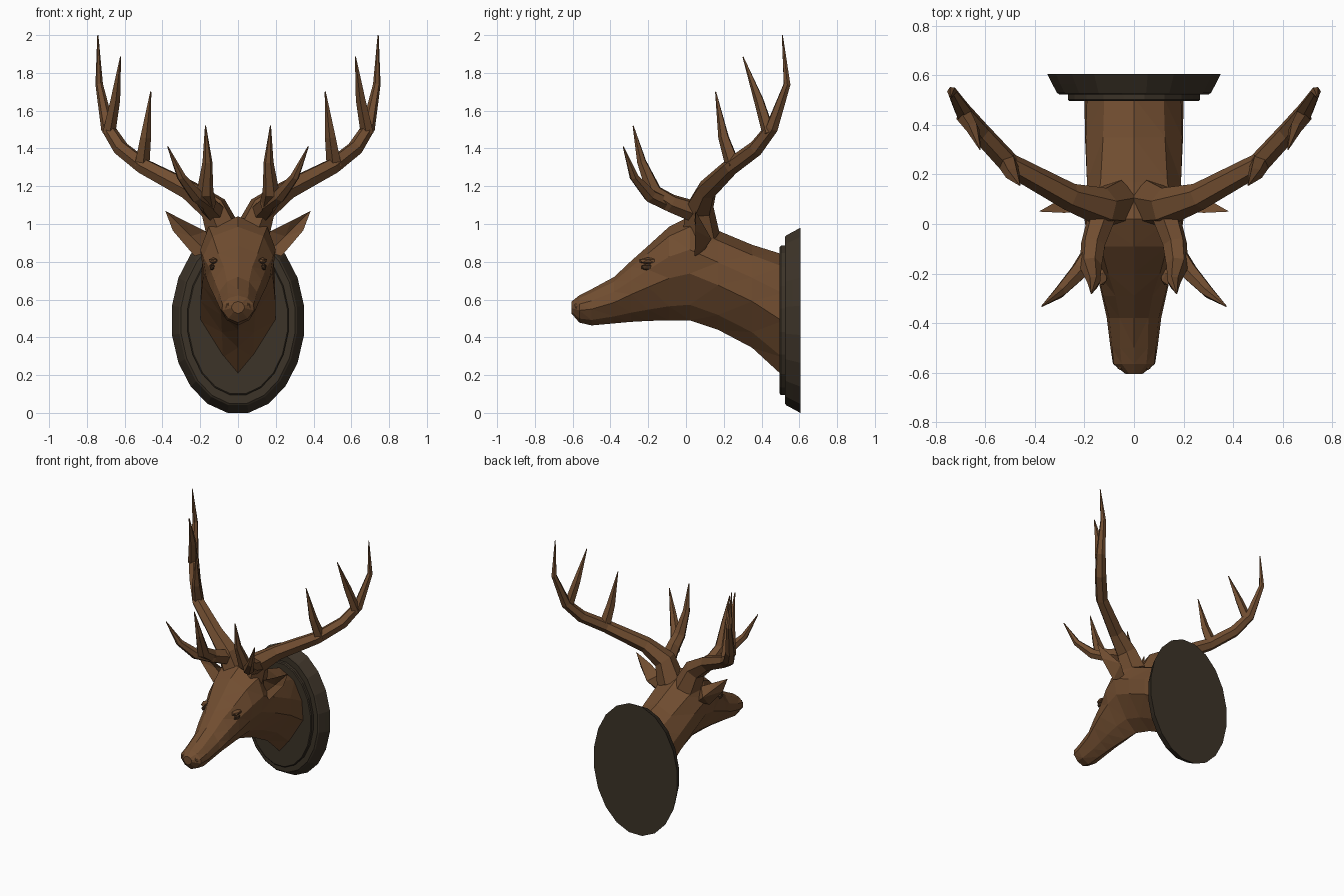
import bpy, bmesh, math
from mathutils import Vector

if "Cube" in bpy.data.objects:
    bpy.data.objects.remove(bpy.data.objects["Cube"])


def material(name, rgb):
    m = bpy.data.materials.new(name)
    m.diffuse_color = (*rgb, 1)
    m.use_nodes = True
    m.node_tree.nodes["Principled BSDF"].inputs["Base Color"].default_value = m.diffuse_color
    return m


BROWN = material("carved_brown", (0.165, 0.075, 0.03))
DARK = material("dark_wood", (0.045, 0.033, 0.021))
BLACK = material("eye_dark", (0.06, 0.03, 0.014))


def finish(bm, name, mat, mirror=False):
    bmesh.ops.recalc_face_normals(bm, faces=bm.faces)
    me = bpy.data.meshes.new(name)
    bm.to_mesh(me)
    bm.free()
    me.materials.append(mat)
    ob = bpy.data.objects.new(name, me)
    bpy.context.collection.objects.link(ob)
    if mirror:
        ob.modifiers.new("Mirror", 'MIRROR').use_mirror_merge = False
    return ob


def loft(bm, rings):
    loops = [[bm.verts.new(p) for p in r] for r in rings]
    n = len(loops[0])
    for a, b in zip(loops, loops[1:]):
        for i in range(n):
            j = (i + 1) % n
            bm.faces.new((a[i], a[j], b[j], b[i]))
    bm.faces.new(loops[0])
    bm.faces.new(loops[-1])


def branch(bm, pts, sides=6):
    """Tapered tube through (x, y, z, radius) points."""
    ps = [Vector(p[:3]) for p in pts]
    tans = []
    for i in range(len(ps)):
        a, b = ps[max(i - 1, 0)], ps[min(i + 1, len(ps) - 1)]
        tans.append((b - a).normalized())
    u = tans[0].orthogonal().normalized()
    rings = []
    for i, (p, t) in enumerate(zip(ps, tans)):
        if i:
            u = tans[i - 1].rotation_difference(t) @ u
        v = t.cross(u)
        r = pts[i][3]
        rings.append([p + r * (math.cos(k * math.tau / sides) * u +
                               math.sin(k * math.tau / sides) * v)
                      for k in range(sides)])
    loft(bm, rings)


# Oval wall plaque: stepped, bevelled, 20 sides
bm = bmesh.new()
profile = [(0.605, .354, .496), (0.565, .334, .474), (0.53, .315, .455), (0.523, .305, .445),
           (0.523, .270, .400), (0.502, .270, .400), (0.496, .264, .393)]
loft(bm, [[(rx * math.cos((k + .5) * math.tau / 20), y, .49 + rz * math.sin((k + .5) * math.tau / 20))
           for k in range(20)] for y, rx, rz in profile])
finish(bm, "wall_plaque", DARK)

# Head and neck: sections of y, top, bottom and four half widths
sections = [
    (-.605, .590, .525, .020, .032, .035, .022),
    (-.565, .622, .478, .050, .082, .085, .052),
    (-.500, .655, .463, .056, .088, .095, .060),
    (-.380, .720, .474, .058, .100, .110, .062),
    (-.290, .805, .482, .075, .125, .130, .068),
    (-.200, .885, .487, .105, .145, .150, .078),
    (-.090, .985, .490, .135, .185, .168, .085),
    (.020, 1.040, .490, .155, .200, .182, .088),
    (.170, .965, .440, .135, .190, .190, .090),
    (.350, .890, .345, .125, .195, .198, .085),
    (.510, .840, .198, .120, .190, .200, .080)]
bm = bmesh.new()
rings = []
for y, zt, zb, *w in sections:
    half = [(wi, y, zb + (zt - zb) * f) for wi, f in zip(w, (.90, .68, .45, .15))]
    rings.append([(0, y, zt)] + half + [(0, y, zb)] + [(-x, yy, z) for x, yy, z in reversed(half)])
loft(bm, rings)
bmesh.ops.triangulate(bm, faces=[f for f in bm.faces if len(f.verts) == 4])
finish(bm, "head_and_neck", BROWN)

# Ears: cupped leaf with a hollow front and a raised back
bm = bmesh.new()
rim = [bm.verts.new(p) for p in [(.385, .05, 1.07), (.345, .05, .965), (.23, .045, .83),
                                 (.16, .09, .85), (.17, .06, .96), (.28, .045, 1.015)]]
hollow = bm.verts.new((.25, .085, .935))
back = bm.verts.new((.235, .135, .92))
for i in range(6):
    a, b = rim[i], rim[(i + 1) % 6]
    bm.faces.new((a, b, hollow))
    bm.faces.new((b, a, back))
finish(bm, "ears", BROWN, True)

# Antlers: main beam, forked brow branch and two rear tines
bm = bmesh.new()
branch(bm, [(.07, .08, .94, .10), (.13, .07, 1.085, .078), (.26, .11, 1.18, .056),
            (.50, .24, 1.305, .045), (.62, .37, 1.40, .042), (.69, .455, 1.51, .036),
            (.735, .535, 1.74, .020), (.742, .51, 2.0, .003)])
branch(bm, [(.12, .06, 1.06, .06), (.165, -.08, 1.11, .05), (.175, -.17, 1.17, .045),
            (.162, -.235, 1.33, .026), (.172, -.28, 1.52, .003)])
branch(bm, [(.15, -.08, 1.10, .04), (.22, -.19, 1.15, .038),
            (.30, -.275, 1.25, .025), (.372, -.332, 1.41, .003)])
branch(bm, [(.51, .25, 1.31, .042), (.49, .20, 1.46, .030), (.462, .157, 1.70, .003)], 5)
branch(bm, [(.685, .44, 1.48, .036), (.65, .385, 1.66, .027), (.622, .302, 1.885, .003)], 5)
finish(bm, "antlers", BROWN, True)


def blob(name, centre, size, mat):
    b = bmesh.new()
    bmesh.ops.create_icosphere(b, subdivisions=1, radius=1)
    for v in b.verts:
        v.co = Vector(c + s * q for c, s, q in zip(centre, size, v.co))
    finish(b, name, mat, True)


# Eyes, brow ridges and nostrils
blob("eyes", (.137, -.205, .772), (.016, .035, .020), BLACK)
blob("brow_ridges", (.130, -.20, .805), (.026, .055, .018), BROWN)
blob("nostrils", (.050, -.572, .565), (.022, .022, .025), BROWN)
